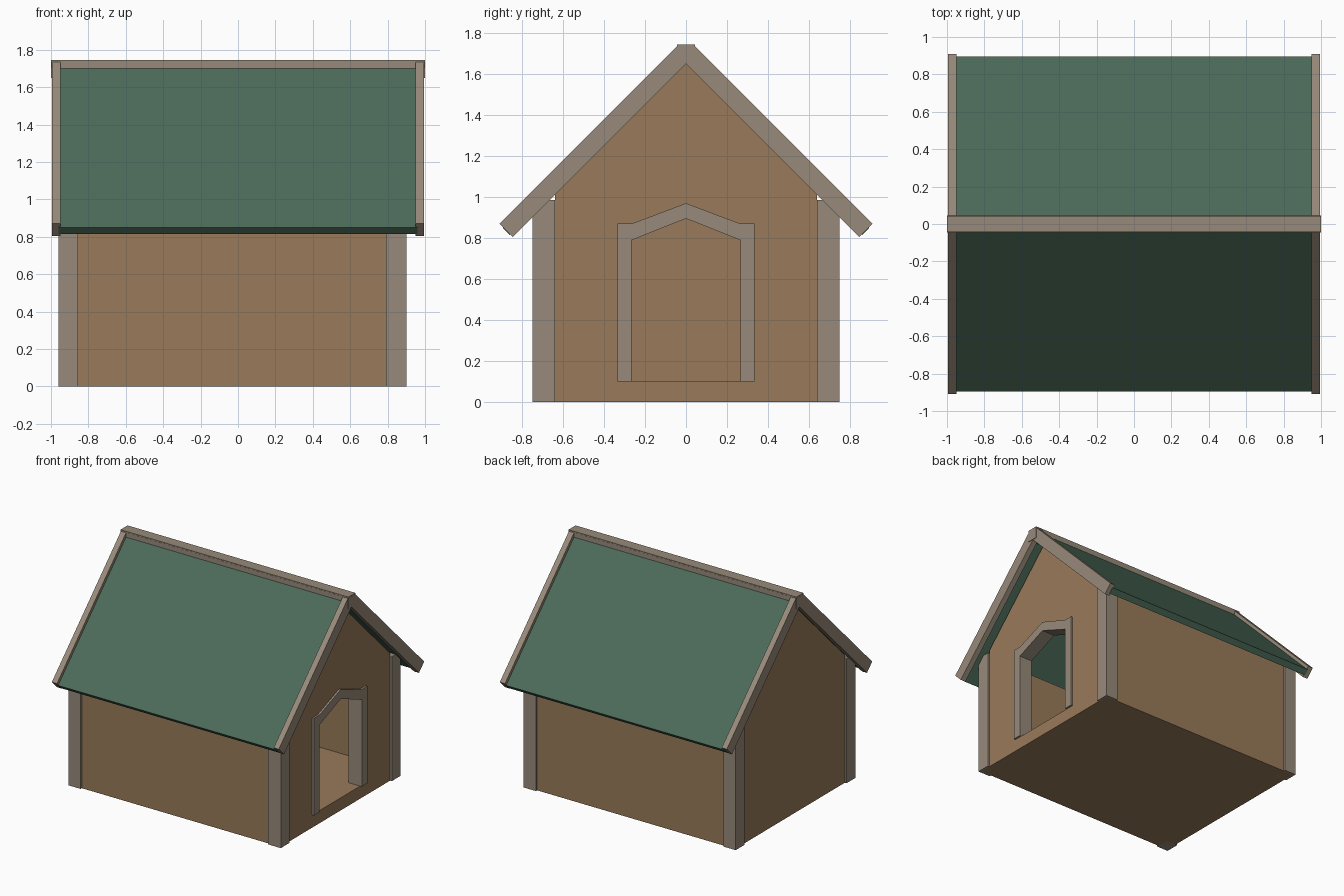
import bpy, bmesh

if "Cube" in bpy.data.objects:
    bpy.data.objects.remove(bpy.data.objects["Cube"])

def material(name, rgb):
    m = bpy.data.materials.new(name)
    m.diffuse_color = (*rgb, 1)
    m.use_nodes = True
    m.node_tree.nodes["Principled BSDF"].inputs["Base Color"].default_value = m.diffuse_color
    return m

WOOD = material("tan_wood", (0.315, 0.195, 0.102))
TRIM = material("grey_trim", (0.31, 0.255, 0.195))
GREEN = material("green_roof", (0.072, 0.145, 0.100))

def prism(name, profile, x0, x1, mat):
    """Extrude a (y, z) outline along x."""
    bm = bmesh.new()
    face = bm.faces.new([bm.verts.new((x0, y, z)) for y, z in profile])
    out = bmesh.ops.extrude_face_region(bm, geom=[face])
    verts = [v for v in out["geom"] if isinstance(v, bmesh.types.BMVert)]
    bmesh.ops.translate(bm, verts=verts, vec=(x1 - x0, 0, 0))
    bmesh.ops.recalc_face_normals(bm, faces=bm.faces)
    me = bpy.data.meshes.new(name)
    bm.to_mesh(me)
    bm.free()
    me.materials.append(mat)
    ob = bpy.data.objects.new(name, me)
    bpy.context.collection.objects.link(ob)
    return ob

def box(name, x, y, z, mat):
    return prism(name, [(y[0], z[0]), (y[1], z[0]), (y[1], z[1]), (y[0], z[1])], x[0], x[1], mat)

def mirrored(half):
    """Complete an outline given on the +y side, from bottom to apex."""
    return half + [(-y, z) for y, z in reversed(half) if y > 0]

# Floor
box("floor", (-0.94, 0.88), (-0.73, 0.73), (0.0, 0.10), WOOD)

# Gable walls: plain at -x, with door opening at +x
gable = mirrored([(0.64, 0.0), (0.64, 1.01), (0, 1.65)])
prism("back_gable_wall", gable, -0.945, -0.855, WOOD)
opening = mirrored([(0.30, 0.0), (0.30, 0.83), (0, 0.935)])
prism("door_gable_wall", gable + opening[::-1], 0.79, 0.885, WOOD)
box("door_sill", (0.79, 0.885), (-0.30, 0.30), (0.0, 0.10), WOOD)

# Door frame
outer = mirrored([(0.335, 0.10), (0.335, 0.87), (0.265, 0.87), (0, 0.97)])
inner = mirrored([(0.265, 0.10), (0.265, 0.79), (0, 0.895)])
prism("door_frame", outer + inner[::-1], 0.785, 0.90, TRIM)

for s, side in ((-1, "front"), (1, "rear")):
    def ys(a, b):
        return tuple(sorted((s * a, s * b)))
    # Side wall and its corner posts
    box(side + "_wall", (-0.86, 0.80), ys(0.64, 0.735), (0.0, 0.95), WOOD)
    for x, end in (((-0.96, -0.855), "left"), ((0.79, 0.90), "right")):
        box(f"{side}_{end}_post", x, ys(0.64, 0.75), (0.0, 0.985), TRIM)
    # Sloping roof panel
    panel = [(0, 1.745), (0.895, 0.85), (0.86, 0.815), (0, 1.675)]
    prism(side + "_roof_panel", [(s * y, z) for y, z in panel], -0.96, 0.96, GREEN)

# Barge boards on both roof ends
barge = mirrored([(0.845, 0.805), (0.91, 0.87), (0.045, 1.735)])
barge.append((0, 1.65))
prism("left_barge_board", barge, -0.995, -0.95, TRIM)
prism("right_barge_board", barge, 0.95, 0.995, TRIM)

# Ridge beam
box("ridge_beam", (-1.0, 1.0), (-0.045, 0.045), (1.65, 1.737), TRIM)
# Narrow cap over the meeting line of the panels
box("ridge_cap", (-0.999, 0.999), (-0.044, 0.044), (1.70, 1.746), TRIM)
